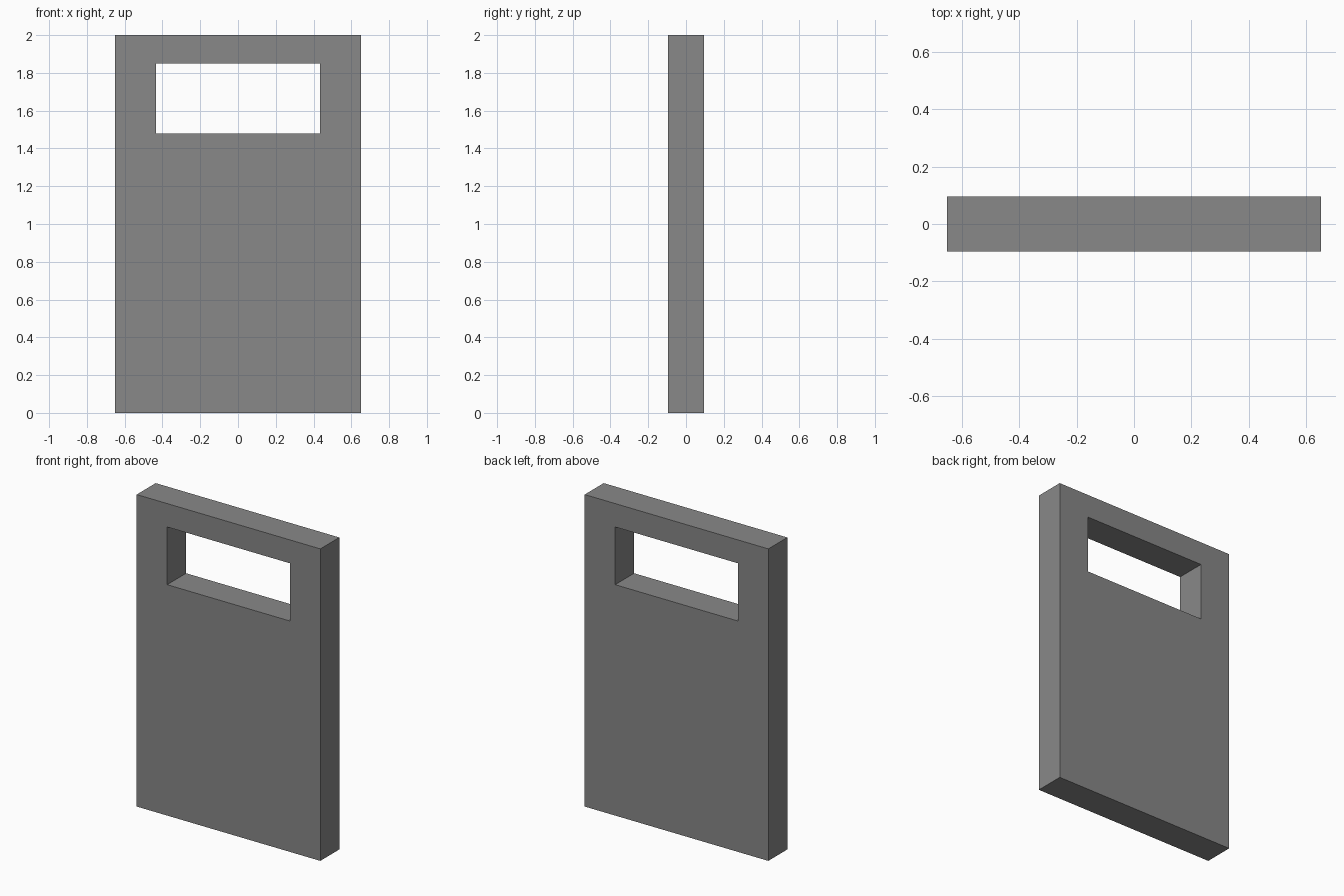
import bpy, bmesh

if "Cube" in bpy.data.objects:
    bpy.data.objects.remove(bpy.data.objects["Cube"])

HALF_DEPTH = 0.096


def rect(bm, half_width, bottom, top, y):
    """Four corner vertices of an upright rectangle."""
    corners = [(-half_width, bottom), (half_width, bottom),
               (half_width, top), (-half_width, top)]
    return [bm.verts.new((x, y, z)) for x, z in corners]


bm = bmesh.new()

# Panel outline and window opening, on front and back
outer_front, outer_back = (rect(bm, 0.651, 0, 2, y) for y in (-HALF_DEPTH, HALF_DEPTH))
inner_front, inner_back = (rect(bm, 0.435, 1.48, 1.85, y) for y in (-HALF_DEPTH, HALF_DEPTH))

# Front face, window reveal, back face and outer edges
rings = [outer_front, inner_front, inner_back, outer_back]
for i, a in enumerate(rings):
    b = rings[(i + 1) % 4]
    for j in range(4):
        k = (j + 1) % 4
        bm.faces.new((a[j], a[k], b[k], b[j]))

bmesh.ops.recalc_face_normals(bm, faces=bm.faces)
mesh = bpy.data.meshes.new("panel_with_window")
bm.to_mesh(mesh)
bm.free()
panel = bpy.data.objects.new("panel_with_window", mesh)
bpy.context.collection.objects.link(panel)

# Dark grey finish
grey = bpy.data.materials.new("dark_grey")
grey.diffuse_color = (0.246, 0.246, 0.246, 1)
grey.use_nodes = True
grey.node_tree.nodes["Principled BSDF"].inputs["Base Color"].default_value = grey.diffuse_color
mesh.materials.append(grey)
